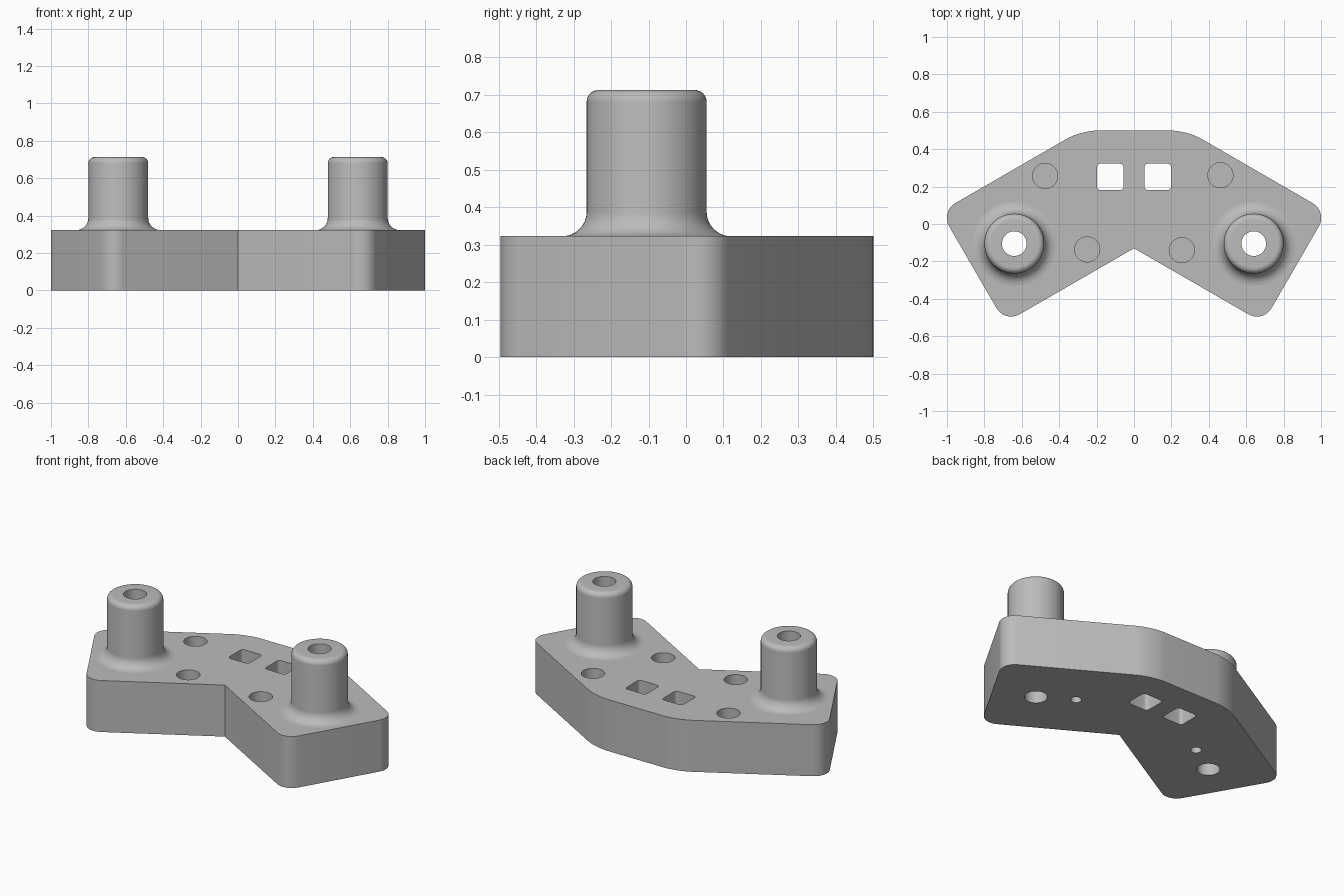
import bpy, bmesh
from math import sin, cos, pi, radians
from mathutils import Vector

cube = bpy.data.objects.get("Cube")
if cube:
    bpy.data.objects.remove(cube, do_unlink=True)

PLATE_H, TOP = 0.323, 0.713
POST_X, POST_Y, POST_R, BORE_R = 0.64, -0.105, 0.16, 0.066
SIDES = 64

grey = bpy.data.materials.new("plain grey")
grey.use_nodes = True
colour = (0.5, 0.5, 0.5, 1)
grey.diffuse_color = colour
grey.node_tree.nodes["Principled BSDF"].inputs["Base Color"].default_value = colour


def make_object(name, bm):
    bmesh.ops.recalc_face_normals(bm, faces=bm.faces)
    mesh = bpy.data.meshes.new(name)
    bm.to_mesh(mesh)
    bm.free()
    mesh.materials.append(grey)
    obj = bpy.data.objects.new(name, mesh)
    bpy.context.collection.objects.link(obj)
    return obj


def smooth(obj):
    bpy.ops.object.select_all(action='DESELECT')
    obj.select_set(True)
    bpy.context.view_layer.objects.active = obj
    bpy.ops.object.shade_smooth_by_angle(angle=radians(30))


def prism(bm, outline, z0, z1):
    low = [bm.verts.new((x, y, z0)) for x, y in outline]
    high = [bm.verts.new((x, y, z1)) for x, y in outline]
    bm.faces.new(low)
    bm.faces.new(high)
    n = len(outline)
    for i in range(n):
        j = (i + 1) % n
        bm.faces.new((low[i], low[j], high[j], high[i]))


def circle(x, y, r):
    return [(x + r * cos(2 * pi * i / SIDES), y + r * sin(2 * pi * i / SIDES))
            for i in range(SIDES)]


def rounded_square(x, y, half, r):
    points = []
    for k, (sx, sy) in enumerate(((1, 1), (-1, 1), (-1, -1), (1, -1))):
        for i in range(5):
            a = (k + i / 4) * pi / 2
            points.append((x + sx * (half - r) + r * cos(a),
                           y + sy * (half - r) + r * sin(a)))
    return points


# Angled base plate with rounded outer corners and a sharp inner notch
half = [(0.283, 0.5), (1.034, 0.066), (0.69, -0.528)]
outline = half + [(0, -0.13)] + [(-x, y) for x, y in reversed(half)]
bm = bmesh.new()
prism(bm, outline, 0, PLATE_H)
corners = [e for e in bm.edges
           if abs(e.verts[0].co.z - e.verts[1].co.z) > 0.1
           and abs(e.verts[0].co.x) > 0.01]
bmesh.ops.bevel(bm, geom=corners, offset=0.09, offset_type='OFFSET',
                segments=8, profile=0.5, affect='EDGES')
# Keep the shallow corners from exceeding the plate height
for v in bm.verts:
    v.co.z = 0 if v.co.z < PLATE_H / 2 else PLATE_H
plate = make_object("base_plate", bm)

# Holes in the plate
bm = bmesh.new()
for side in (-1, 1):
    prism(bm, circle(side * POST_X, POST_Y, BORE_R), -0.1, PLATE_H + 0.1)
    prism(bm, rounded_square(side * 0.127, 0.252, 0.071, 0.02), -0.1, PLATE_H + 0.1)
    prism(bm, circle(side * 0.445, 0.018, 0.031), -0.1, 0.2)
for x, y in ((-0.475, 0.257), (0.462, 0.261), (-0.25, -0.136), (0.256, -0.14)):
    prism(bm, circle(x, y, 0.067), 0.12, PLATE_H + 0.1)
cutter = make_object("hole_cutter", bm)
cutter.hide_render = True

cut = plate.modifiers.new("holes", 'BOOLEAN')
cut.operation = 'DIFFERENCE'
cut.solver = 'EXACT'
cut.object = cutter
bpy.ops.object.select_all(action='DESELECT')
plate.select_set(True)
bpy.context.view_layer.objects.active = plate
bpy.ops.object.modifier_apply(modifier=cut.name)
bpy.data.objects.remove(cutter, do_unlink=True)
smooth(plate)

# Hollow posts: flared foot, straight wall, rounded rim, bore
FLARE, RIM, STEPS = 0.065, 0.032, 8
profile = []
for i in range(STEPS + 1):
    a = i / STEPS * pi / 2
    profile.append((POST_R + FLARE * (1 - sin(a)), PLATE_H + FLARE * (1 - cos(a))))
for i in range(STEPS + 1):
    a = i / STEPS * pi / 2
    profile.append((POST_R - RIM * (1 - cos(a)), TOP - RIM * (1 - sin(a))))
profile += [(BORE_R, TOP), (BORE_R, PLATE_H)]

for name, x in (("left_post", POST_X), ("right_post", -POST_X)):
    bm = bmesh.new()
    verts = [bm.verts.new((r, 0, z)) for r, z in profile]
    edges = [bm.edges.new(pair) for pair in zip(verts, verts[1:])]
    bmesh.ops.spin(bm, geom=verts + edges, cent=(0, 0, 0), axis=(0, 0, 1),
                   angle=2 * pi, steps=SIDES, use_merge=True)
    bmesh.ops.remove_doubles(bm, verts=bm.verts, dist=0.0001)
    bmesh.ops.translate(bm, verts=bm.verts, vec=Vector((x, POST_Y, 0)))
    smooth(make_object(name, bm))
